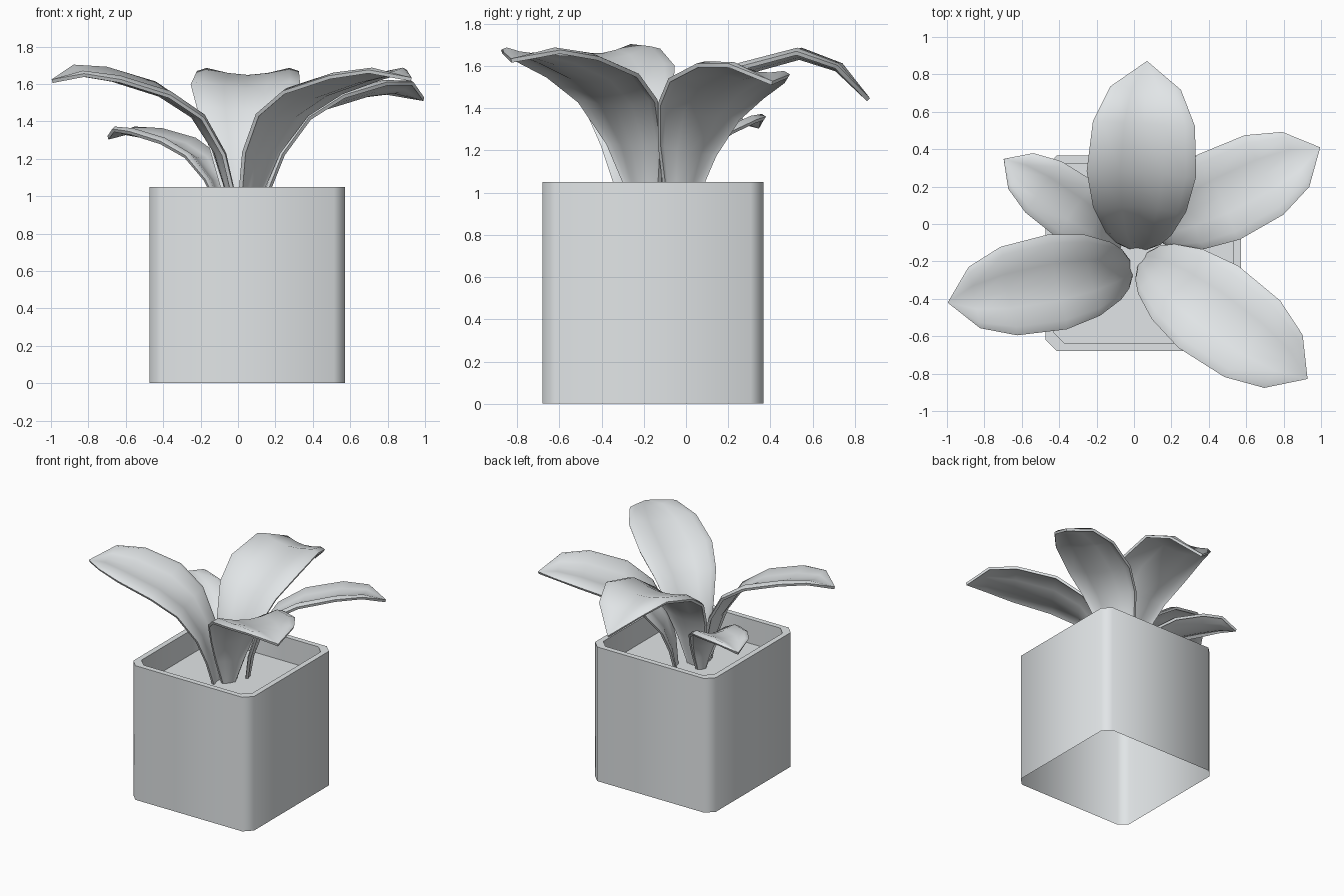
import bpy, bmesh
from mathutils import Vector

cube = bpy.data.objects.get("Cube")
if cube:
    bpy.data.objects.remove(cube)

grey = bpy.data.materials.new("pale_grey")
grey.use_nodes = True
colour = (0.77, 0.8, 0.815, 1)
grey.diffuse_color = colour
for node in grey.node_tree.nodes:
    if node.type == 'BSDF_PRINCIPLED':
        node.inputs["Base Color"].default_value = colour


def finish(name, bm, angle, thickness=0):
    """Turn a bmesh into a named, smooth-shaded object."""
    mesh = bpy.data.meshes.new(name)
    bm.to_mesh(mesh)
    bm.free()
    mesh.materials.append(grey)
    obj = bpy.data.objects.new(name, mesh)
    bpy.context.collection.objects.link(obj)
    bpy.ops.object.select_all(action='DESELECT')
    obj.select_set(True)
    bpy.context.view_layer.objects.active = obj
    if thickness:
        mod = obj.modifiers.new("thickness", 'SOLIDIFY')
        mod.thickness = thickness
        mod.offset = 0
        bpy.ops.object.modifier_apply(modifier=mod.name)
    bpy.ops.object.shade_smooth_by_angle(angle=angle)


def bridge(bm, a, b, closed):
    """Join two rows of vertices with quads."""
    n = len(a)
    for i in range(n if closed else n - 1):
        j = (i + 1) % n
        bm.faces.new((a[i], a[j], b[j], b[i]))


# Square pot with chamfered corners, open underneath
CENTRE = Vector((0.05, -0.157, 0))
HALF, WALL, CUT = 0.523, 0.042, 0.06
RIM, SOIL = 1.05, 0.86


def square_ring(bm, half, z):
    k = half - CUT
    corners = [(k, -half), (half, -k), (half, k), (k, half),
               (-k, half), (-half, k), (-half, -k), (-k, -half)]
    return [bm.verts.new(CENTRE + Vector((x, y, z))) for x, y in corners]


bm = bmesh.new()
inner = HALF - WALL
rings = [square_ring(bm, h, z) for h, z in
         ((HALF, 0), (HALF, RIM), (inner, RIM), (inner, SOIL))]
for a, b in zip(rings, rings[1:]):
    bridge(bm, a, b, True)
finish("pot", bm, 0.9)

# Soil surface
bm = bmesh.new()
bm.faces.new(square_ring(bm, inner, SOIL))
finish("soil", bm, 0.5)

# Shared leaf shape: distance along, height and half width as fractions
SHAPE = ((0, 0, 0.15), (0.025, 0.26, 0.4), (0.075, 0.48, 0.6), (0.2, 0.725, 0.85),
         (0.39, 0.875, 1), (0.66, 0.97, 0.93), (0.85, 1, 0.64), (1, 0.96, 0))
# Cross-section: position across and share of the cup depth
SECTION = ((-1, 0), (-0.82, 0.1), (-0.4, 0.75), (0, 1), (0.4, 0.75), (0.82, 0.1), (1, 0))
BASE_Z, CUP, LIP = 0.83, 0.045, 0.022


def leaf(name, base, tip, peak, width, droop, roll):
    """Arching cupped leaf with a turned-down lip; roll raises one edge."""
    start = Vector((*base, 0))
    along = Vector((*tip, 0)) - start
    ahead = along.normalized()
    side = Vector((-ahead.y, ahead.x, 0))
    spine = []
    for u, h, w in SHAPE:
        z = BASE_Z + (peak - BASE_Z) * h - droop * max(0, (u - 0.6) / 0.4) ** 1.5
        spine.append((start + along * u + Vector((0, 0, z)), w))
    bm = bmesh.new()
    rows = []
    for i, (centre, w) in enumerate(spine):
        tangent = spine[min(i + 1, len(spine) - 1)][0] - spine[max(i - 1, 0)][0]
        down = side.cross(tangent).normalized()
        row = []
        for c, cup in SECTION:
            p = centre + side * (c * w * width) + down * (CUP * w * cup)
            p.z += c * w * width * roll
            if w == 0 or abs(c) == 1:
                p += down * LIP * (w or 1)
            row.append(bm.verts.new(p))
        rows.append(row)
    for a, b in zip(rows, rows[1:]):
        bridge(bm, a, b, False)
    bmesh.ops.remove_doubles(bm, verts=bm.verts, dist=0.0005)
    bmesh.ops.recalc_face_normals(bm, faces=bm.faces)
    finish(name, bm, 0.9, 0.02)


leaf("back_leaf", (0.02, -0.13), (0.07, 0.88), 1.72, 0.29, 0.23, 0)
leaf("front_left_leaf", (0.05, -0.19), (0.93, -0.83), 1.68, 0.268, 0, 0)
leaf("left_leaf", (0.1, -0.03), (1, 0.41), 1.61, 0.25, 0.04, -0.16)
leaf("right_leaf", (-0.02, -0.235), (-1, -0.42), 1.69, 0.255, 0.02, -0.12)
leaf("small_back_right_leaf", (-0.06, -0.1), (-0.7, 0.35), 1.375, 0.175, 0.02, 0)
